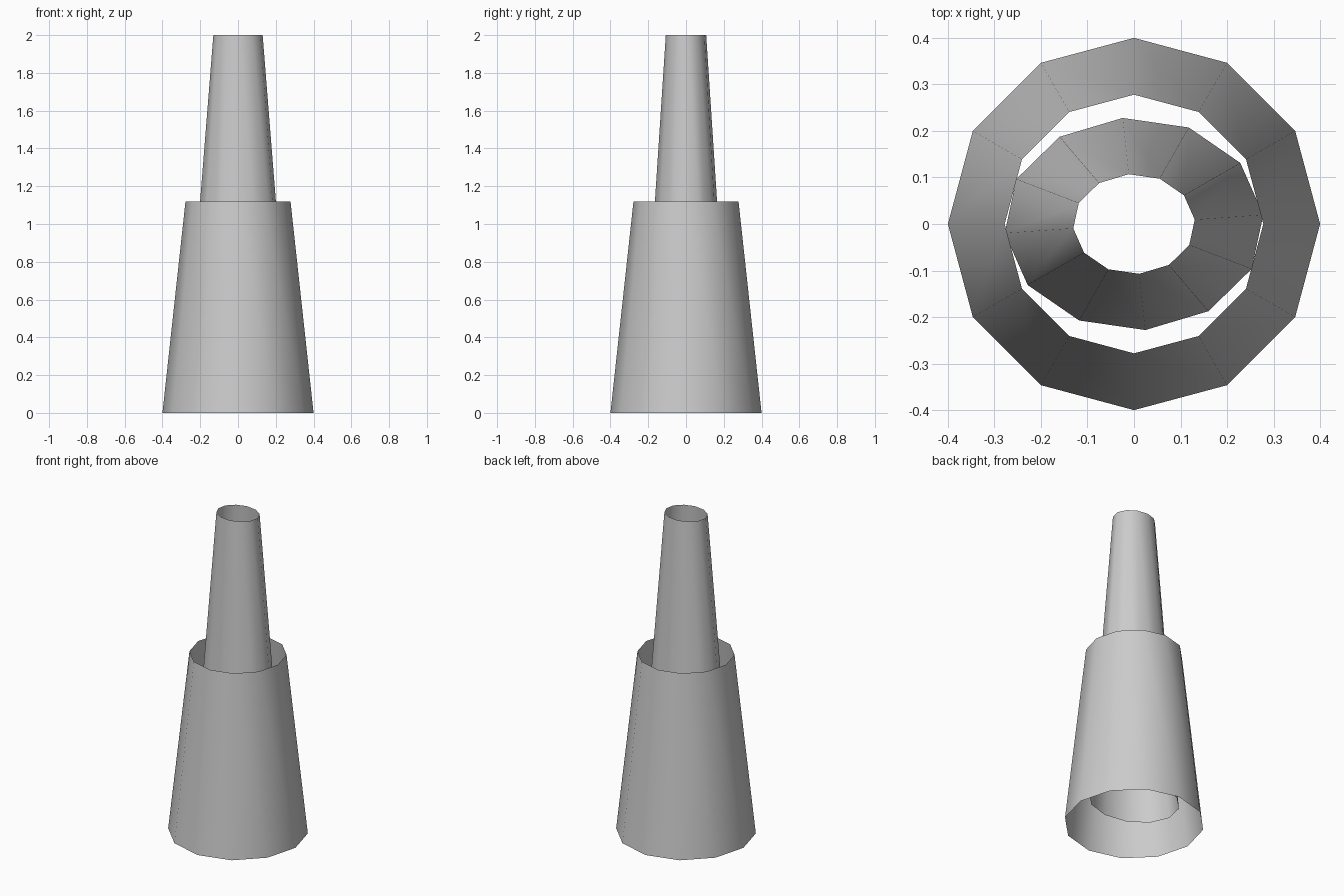
import bpy
import bmesh
from math import radians
from mathutils import Matrix

default_cube = bpy.data.objects.get("Cube")
if default_cube:
    bpy.data.objects.remove(default_cube, do_unlink=True)

# Single plain colour
grey = bpy.data.materials.new("light grey")
grey.use_nodes = True
colour = (0.6, 0.6, 0.6, 1)
grey.diffuse_color = colour
grey.node_tree.nodes["Principled BSDF"].inputs["Base Color"].default_value = colour


def open_cone(name, r_bottom, r_top, z_bottom, z_top, turn=0, depth=1):
    """Tapered twelve-sided tube without caps; depth flattens it along y."""
    bm = bmesh.new()
    bmesh.ops.create_cone(bm, cap_ends=False, segments=12, radius1=r_bottom,
                          radius2=r_top, depth=z_top - z_bottom)
    place = (Matrix.Translation((0, 0, (z_bottom + z_top) / 2))
             @ Matrix.Diagonal((1, depth, 1, 1))
             @ Matrix.Rotation(radians(turn), 4, "Z"))
    bm.transform(place)
    bmesh.ops.recalc_face_normals(bm, faces=bm.faces)
    for face in bm.faces:
        face.smooth = True
    mesh = bpy.data.meshes.new(name)
    bm.to_mesh(mesh)
    bm.free()
    mesh.materials.append(grey)
    obj = bpy.data.objects.new(name, mesh)
    bpy.context.collection.objects.link(obj)
    return obj


# Wide round sleeve standing on the ground
open_cone("outer_sleeve", 0.4, 0.278, 0, 1.12)

# Slim oval tube rising through the sleeve
open_cone("inner_tube", 0.279, 0.131, 0.15, 2, turn=5, depth=0.82)
